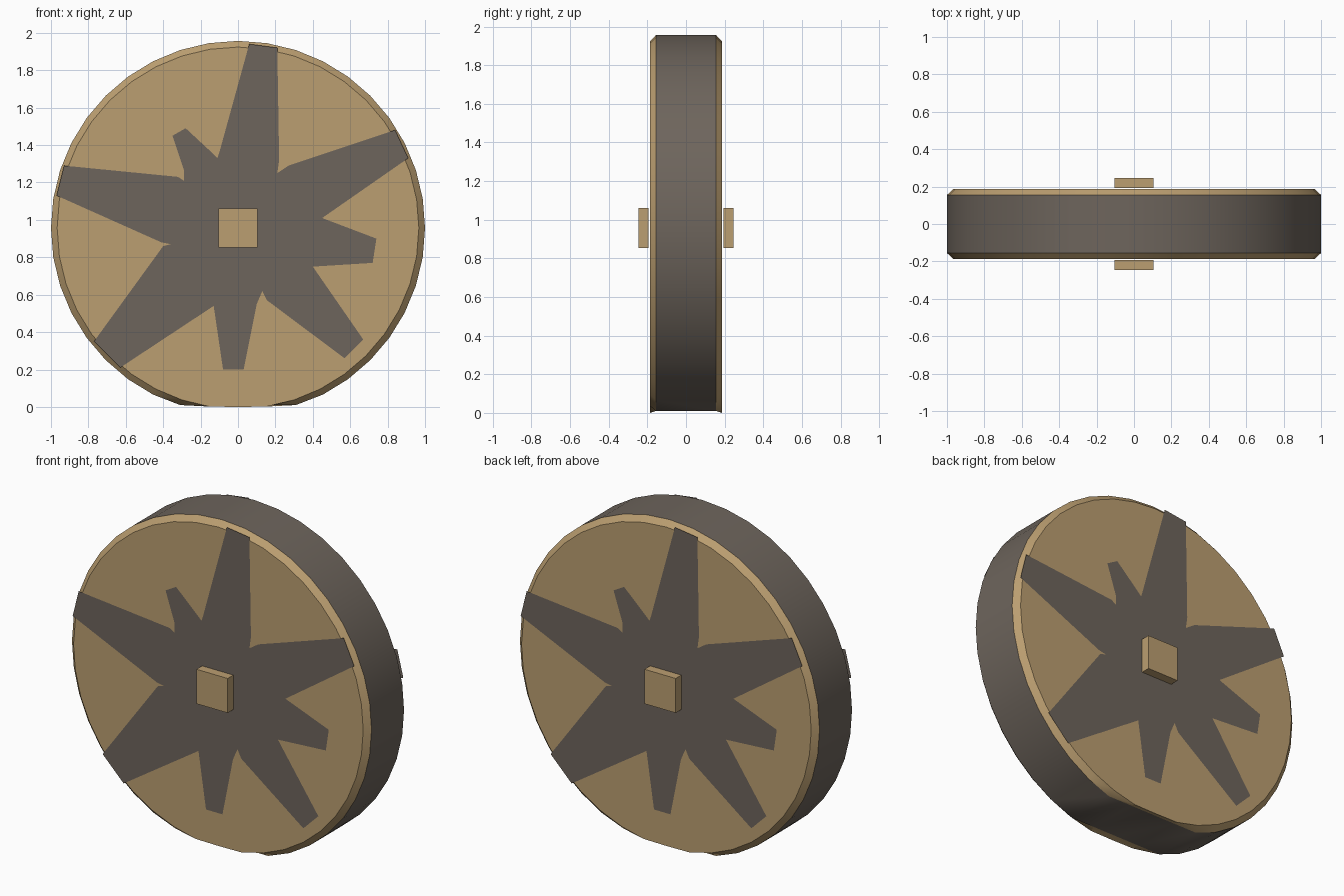
import bpy, bmesh
from math import sin, cos, pi, radians

if "Cube" in bpy.data.objects:
    bpy.data.objects.remove(bpy.data.objects["Cube"])

HUB_Z = 0.957
SIDES = 40


def material(name, rgb):
    m = bpy.data.materials.new(name)
    m.diffuse_color = (*rgb, 1)
    m.use_nodes = True
    m.node_tree.nodes["Principled BSDF"].inputs["Base Color"].default_value = m.diffuse_color
    return m


TAN = material("tan", (0.50, 0.345, 0.165))
DARK = material("dark", (0.155, 0.13, 0.108))


def make_object(name, bm, mats):
    mesh = bpy.data.meshes.new(name)
    bm.to_mesh(mesh)
    bm.free()
    for m in mats:
        mesh.materials.append(m)
    ob = bpy.data.objects.new(name, mesh)
    bpy.context.collection.objects.link(ob)
    return ob


# Wheel: dark tread, tan chamfers and side faces, flattened where it meets the ground
bm = bmesh.new()
rings = []
for y, r, floor in ((-0.187, 0.967, 0), (-0.155, 1, 0.01), (0.155, 1, 0.01), (0.187, 0.967, 0)):
    rings.append([bm.verts.new((r * sin(2 * pi * i / SIDES), y,
                                max(floor, HUB_Z + r * cos(2 * pi * i / SIDES))))
                  for i in range(SIDES)])
for k in range(3):
    for i in range(SIDES):
        j = (i + 1) % SIDES
        f = bm.faces.new((rings[k][i], rings[k][j], rings[k + 1][j], rings[k + 1][i]))
        f.material_index = 1 if k == 1 else 0
bm.faces.new(rings[0])
bm.faces.new(rings[3])
bmesh.ops.recalc_face_normals(bm, faces=bm.faces[:])
wheel = make_object("wheel", bm, (TAN, DARK))
bpy.context.view_layer.objects.active = wheel
wheel.select_set(True)
bpy.ops.object.shade_smooth_by_angle(angle=radians(30))

# Outline of the irregular star of spokes, clockwise from the top (x, z)
STAR = [(.06, 1.94), (.21, 1.92), (.22, 1.32), (.21, 1.25), (.27, 1.29), (.84, 1.48),
        (.91, 1.33), (.45, 1.01), (.74, .90), (.72, .77), (.40, .75), (.67, .36),
        (.57, .26), (.155, .57), (.13, .62), (.10, .55), (.03, .20), (-.08, .20),
        (-.13, .54), (-.63, .21), (-.77, .35), (-.40, .86), (-.36, .87), (-.41, .88),
        (-.97, 1.13), (-.93, 1.29), (-.32, 1.23), (-.29, 1.21), (-.29, 1.27),
        (-.35, 1.45), (-.28, 1.49), (-.14, 1.36), (-.11, 1.33), (-.10, 1.36)]

# Each side: flat star and square hub block; the back is the front turned half round
for side, s in (("front", 1), ("back", -1)):
    bm = bmesh.new()
    f = bm.faces.new([bm.verts.new((s * x, -s * 0.191, z)) for x, z in STAR])
    f.normal_update()
    if f.normal.y * s > 0:
        f.normal_flip()
    bmesh.ops.triangulate(bm, faces=bm.faces[:])
    make_object(side + "_spokes", bm, (DARK,))

    bm = bmesh.new()
    bmesh.ops.create_cube(bm, size=1)
    for v in bm.verts:
        v.co = (v.co.x * 0.208, -s * 0.22 + v.co.y * 0.054, HUB_Z + v.co.z * 0.208)
    make_object(side + "_hub", bm, (TAN,))
